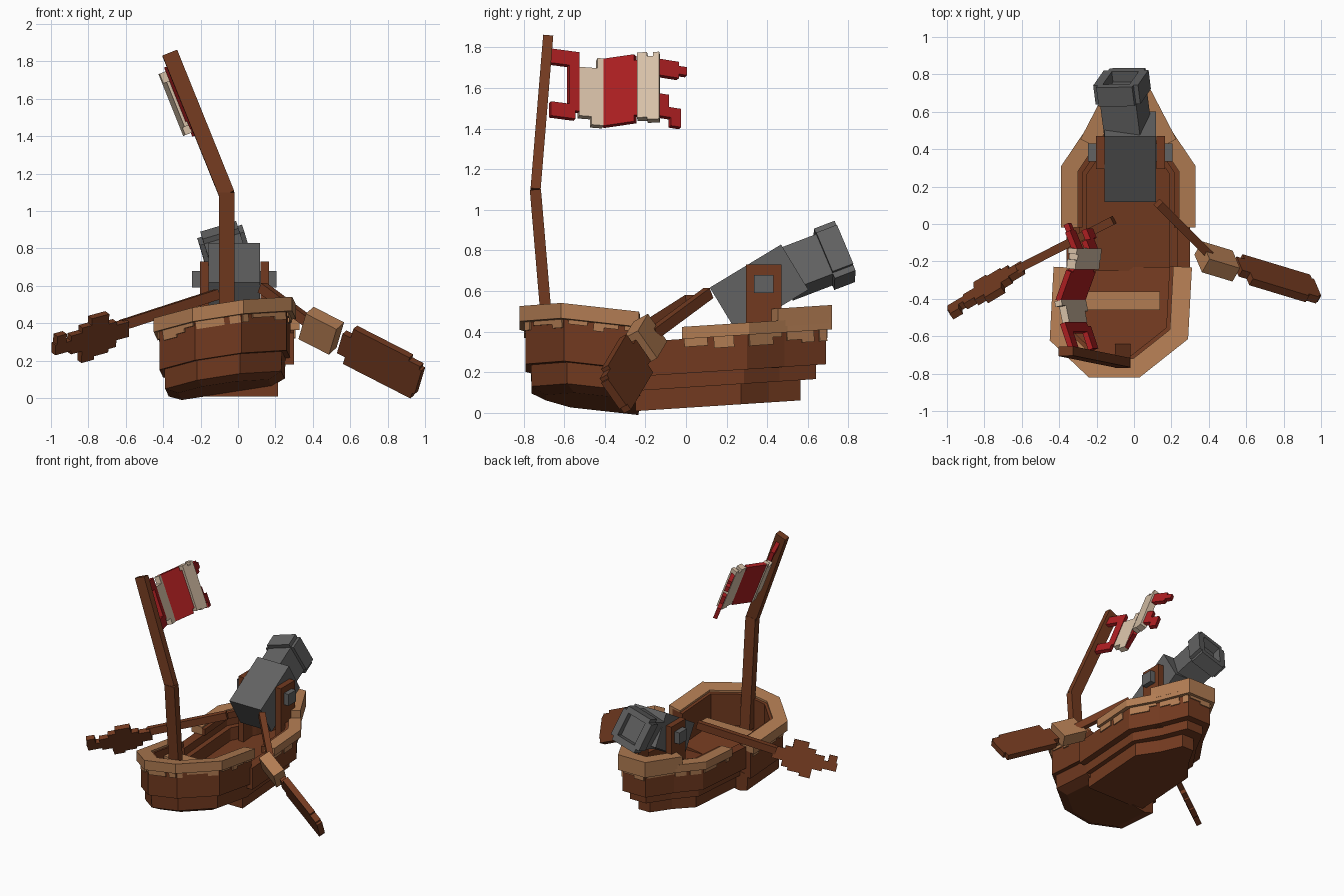
import bpy, bmesh, math, random
from mathutils import Vector, Matrix

if "Cube" in bpy.data.objects:
    bpy.data.objects.remove(bpy.data.objects["Cube"])

random.seed(4)


def material(name, rgb):
    m = bpy.data.materials.new(name)
    m.diffuse_color = (*rgb, 1)
    m.use_nodes = True
    m.node_tree.nodes["Principled BSDF"].inputs["Base Color"].default_value = m.diffuse_color
    return m


WOOD = material("brown wood", (0.168, 0.042, 0.014))
TAN = material("pale wood", (0.44, 0.20, 0.085))
IRON = material("grey iron", (0.122, 0.122, 0.122))
RED = material("red cloth", (0.41, 0.013, 0.015))
CREAM = material("cream cloth", (0.68, 0.53, 0.39))


def finish(name, bm, mat):
    bmesh.ops.recalc_face_normals(bm, faces=bm.faces)
    me = bpy.data.meshes.new(name)
    bm.to_mesh(me)
    bm.free()
    me.materials.append(mat)
    ob = bpy.data.objects.new(name, me)
    bpy.context.collection.objects.link(ob)
    return ob


def boxes(name, mat, parts, origin=(0, 0, 0), f=(1, 0, 0), up=(0, 0, 1)):
    """Boxes given as ranges along forward, side and up axes."""
    f = Vector(f).normalized()
    s = Vector(up).cross(f).normalized()
    u = f.cross(s)
    frame = Matrix((f, s, u)).transposed()
    bm = bmesh.new()
    for a0, a1, b0, b1, c0, c1 in parts:
        vs = bmesh.ops.create_cube(bm, size=1)["verts"]
        for v in vs:
            p = Vector((a0 + (v.co.x + .5) * (a1 - a0), b0 + (v.co.y + .5) * (b1 - b0),
                        c0 + (v.co.z + .5) * (c1 - c0)))
            v.co = Vector(origin) + frame @ p
    return finish(name, bm, mat)


def beam(name, mat, a, b, side, height, up=(0, 0, 1)):
    d = Vector(b) - Vector(a)
    return boxes(name, mat, [(0, d.length, -side / 2, side / 2, -height / 2, height / 2)], a, d, up)


def offset(path, dist):
    """Move an open path outward from the middle of the hull."""
    pts = [Vector(p) for p in path]
    c = (pts[0] + pts[-1]) / 2
    normals = []
    for a, b in zip(pts, pts[1:]):
        d = (b - a).normalized()
        n = Vector((d.y, -d.x))
        normals.append(n if n.dot((a + b) / 2 - c) > 0 else -n)
    out = []
    for i, p in enumerate(pts):
        n0, n1 = normals[max(i - 1, 0)], normals[min(i, len(normals) - 1)]
        m = (n0 + n1).normalized()
        out.append(p + m * dist / max(m.dot(n0), 0.4))
    return out


def wall(name, mat, path, plane, z0, z1, out, width):
    """Upright U-shaped wall following the hull outline."""
    o, i = offset(path, out), offset(path, out - width)
    bm = bmesh.new()
    rings = []
    for p, q in zip(o, i):
        rings.append([bm.verts.new((r.x, r.y, plane(r.x, r.y) + z))
                      for r, z in ((p, z0), (p, z1), (q, z1), (q, z0))])
    for a, b in zip(rings, rings[1:]):
        for k in range(4):
            bm.faces.new((a[k], a[(k + 1) % 4], b[(k + 1) % 4], b[k]))
    bm.faces.new(rings[0])
    bm.faces.new(rings[-1])
    return finish(name, bm, mat)


def slab(name, mat, path, plane, z0, z1, off0, off1):
    """Solid tier with its own outline offset at bottom and top."""
    bm = bmesh.new()
    lo = [bm.verts.new((p.x, p.y, plane(p.x, p.y) + z0)) for p in offset(path, off0)]
    hi = [bm.verts.new((p.x, p.y, plane(p.x, p.y) + z1)) for p in offset(path, off1)]
    bm.faces.new(lo)
    bm.faces.new(hi)
    n = len(lo)
    for k in range(n):
        bm.faces.new((lo[k], lo[(k + 1) % n], hi[(k + 1) % n], hi[k]))
    return finish(name, bm, mat)


def drips(name, path, plane, ztop):
    """Thin ragged pale plates hanging under the rim."""
    for k, (a, b) in enumerate(zip(path, path[1:])):
        a, b = Vector(a), Vector(b)
        d = b - a
        parts, t = [], 0.01
        while t < d.length - 0.04:
            w = min(random.uniform(0.05, 0.1), d.length - t)
            parts.append((t, t + w, -0.008, 0.008, -random.choice((0.02, 0.04, 0.055)), 0.01))
            t += w + random.choice((0, 0, 0.03))
        slope = plane(b.x, b.y) - plane(a.x, a.y)
        boxes(f"{name}_{k}", TAN, parts, (a.x, a.y, plane(a.x, a.y) + ztop), (d.x, d.y, slope))


# Bow half of the hull, rolled and raised at the front
def bow_plane(x, y):
    return 0.495 + 0.155 * x - 0.12 * (y + 0.6)


bow = [(0.28, -0.23), (0.26, -0.60), (0.02, -0.79), (-0.23, -0.79), (-0.42, -0.61), (-0.40, -0.23)]
slab("bow_keel", WOOD, bow, bow_plane, -0.415, -0.385, -0.10, -0.03)
slab("bow_bottom", WOOD, bow, bow_plane, -0.385, -0.26, -0.03, -0.025)
wall("bow_wall", WOOD, bow, bow_plane, -0.28, -0.015, 0, 0.09)
wall("bow_rim", TAN, bow, bow_plane, -0.075, 0, 0.03, 0.10)
drips("bow_drip", bow, bow_plane, -0.075)


# Stern half of the hull in stepped tiers
def stern_plane(x, y):
    return 0.425 + 0.065 * y


stern = [(0.30, -0.25), (0.30, 0.30), (0.175, 0.485), (0.07, 0.69),
         (-0.13, 0.69), (-0.235, 0.485), (-0.36, 0.30), (-0.36, -0.25)]
rim = [(0.30, -0.02)] + stern[1:-1] + [(-0.36, -0.02)]
base = [(x, y * 0.94 if y > 0.4 else y) for x, y in stern]
stern_tip = [(0.20, 0.44), (0.07, 0.69), (-0.13, 0.69), (-0.26, 0.44)]
slab("stern_bottom", WOOD, base, stern_plane, -0.40, -0.29, -0.085, -0.085)
slab("stern_middle", WOOD, stern, stern_plane, -0.30, -0.22, -0.05, -0.05)
wall("stern_wall", WOOD, stern, stern_plane, -0.23, -0.06, 0, 0.07)
wall("inner_ledge", WOOD, stern, stern_plane, -0.23, -0.12, -0.06, 0.05)
wall("stern_rim", TAN, rim, stern_plane, -0.06, 0.0, 0.03, 0.09)
wall("stern_rim_lining", WOOD, rim, stern_plane, -0.06, -0.01, -0.05, 0.035)
wall("stern_tip_rim", TAN, stern_tip, stern_plane, -0.03, 0.06, 0.03, 0.10)
drips("stern_drip", rim, stern_plane, -0.06)
boxes("bench", TAN, [(-0.35, 0.14, -0.46, -0.36, 0.32, 0.36)])

# Mast in two bent lengths
beam("mast_lower", WOOD, (-0.06, -0.67, 0.25), (-0.06, -0.742, 1.10), 0.055, 0.085, (1, 0, 0))
beam("mast_upper", WOOD, (-0.06, -0.742, 1.09), (-0.365, -0.68, 1.845), 0.05, 0.085, (1, 0, 0))

# Flag: folded strips, each a set of boxes (y0, y1, z0, z1)
along = Vector((-0.371, 0, 0.928))
across = Vector((0.928, 0, 0.371))
strips = [
    ("flag_red_inner", RED, (-0.67, 0.0), (-0.53, -0.05), 0.03,
     [(-0.67, -0.53, 1.72, 1.79), (-0.67, -0.55, 1.46, 1.53), (-0.58, -0.53, 1.50, 1.74)]),
    ("flag_cream_inner", CREAM, (-0.53, -0.06), (-0.41, -0.085), 0.04,
     [(-0.53, -0.44, 1.48, 1.72), (-0.47, -0.41, 1.44, 1.70), (-0.44, -0.41, 1.6, 1.77)]),
    ("flag_red_middle", RED, (-0.41, -0.085), (-0.23, -0.015), 0.03,
     [(-0.41, -0.23, 1.47, 1.74), (-0.41, -0.25, 1.44, 1.77)]),
    ("flag_cream_outer", CREAM, (-0.24, -0.01), (-0.13, 0.0), 0.05,
     [(-0.24, -0.19, 1.45, 1.77), (-0.19, -0.15, 1.44, 1.75), (-0.16, -0.13, 1.44, 1.77)]),
    ("flag_red_outer", RED, (-0.14, 0.0), (0.0, -0.06), 0.03,
     [(-0.14, 0.0, 1.68, 1.72), (-0.14, -0.04, 1.66, 1.74), (-0.14, -0.09, 1.48, 1.57),
      (-0.14, -0.03, 1.46, 1.51), (-0.08, -0.03, 1.42, 1.47)]),
]
for name, mat, (y0, w0), (y1, w1), thick, cells in strips:
    start = Vector((-0.26, y0, 1.6)) + across * w0
    run = Vector((0, y1 - y0, 0)) + across * (w1 - w0)
    k = run.length / (y1 - y0)
    boxes(name, mat, [((a - y0) * k, (b - y0) * k, -thick / 2, thick / 2,
                       (c - 1.6) / 0.928, (d - 1.6) / 0.928) for a, b, c, d in cells],
          start, run, along)

# Cannon: breech block, barrel and hollow muzzle with notched corners
boxes("cannon_breech", IRON, [(-0.205, 0.205, -0.137, 0.137, -0.13, 0.13)],
      (-0.02, 0.36, 0.612), (0, 0.86, 0.52))
aim, roll, tip = (-0.12, 0.94, 0.36), (-0.3, 0, 1), (-0.065, 0.735, 0.78)
boxes("cannon_barrel", IRON, [(-0.27, -0.01, -0.10, 0.10, -0.115, 0.105)], tip, aim, roll)
boxes("cannon_muzzle", IRON,
      [(-0.06, 0.05, -0.125, -0.075, -0.11, 0.105), (-0.06, 0.05, 0.075, 0.125, -0.11, 0.105),
       (-0.06, 0.05, -0.10, 0.10, 0.09, 0.135), (-0.06, 0.05, -0.10, 0.10, -0.14, -0.09)],
      tip, aim, roll)
for side, x in (("left", -0.18), ("right", 0.143)):
    boxes(f"cannon_support_{side}", WOOD, [(x - 0.023, x + 0.023, 0.295, 0.47, 0.22, 0.73)])
boxes("cannon_axle", IRON, [(-0.245, 0.205, 0.335, 0.43, 0.59, 0.68)])

# Right oar: handle, pale collar and wide blade
beam("right_oar_handle", WOOD, (0.13, 0.11, 0.59), (0.40, -0.16, 0.39), 0.045, 0.055)
r_dir, r_up = (0.43, -0.13, -0.22), (0.085, -0.20, 0.285)
boxes("right_oar_collar", TAN, [(-0.095, 0.095, -0.045, 0.045, -0.085, 0.085)],
      (0.445, -0.20, 0.36), r_dir, r_up)
boxes("right_oar_blade", WOOD,
      [(-0.25, -0.19, -0.022, 0.022, -0.07, 0.06), (-0.20, 0.15, -0.022, 0.022, -0.115, 0.12),
       (0.14, 0.22, -0.022, 0.022, -0.115, 0.10), (0.21, 0.235, -0.022, 0.022, -0.08, 0.08)],
      (0.77, -0.295, 0.195), r_dir, r_up)

# Left oar: handle and ragged blade
beam("left_oar_handle", WOOD, (-0.11, 0.02, 0.555), (-0.62, -0.24, 0.39), 0.045, 0.055)
boxes("left_oar_blade", WOOD,
      [(-0.02, 0.08, -0.02, 0.02, -0.05, 0.04), (0.06, 0.12, -0.02, 0.02, -0.09, 0.06),
       (0.11, 0.22, -0.02, 0.02, -0.11, 0.12), (0.20, 0.28, -0.02, 0.02, -0.13, 0.08),
       (0.27, 0.35, -0.02, 0.02, -0.06, 0.05), (0.34, 0.45, -0.02, 0.02, -0.04, 0.02),
       (0.38, 0.44, -0.02, 0.02, 0.01, 0.07)],
      (-0.61, -0.245, 0.375), (-0.84, -0.50, -0.23), (0, -0.45, 0.85))
